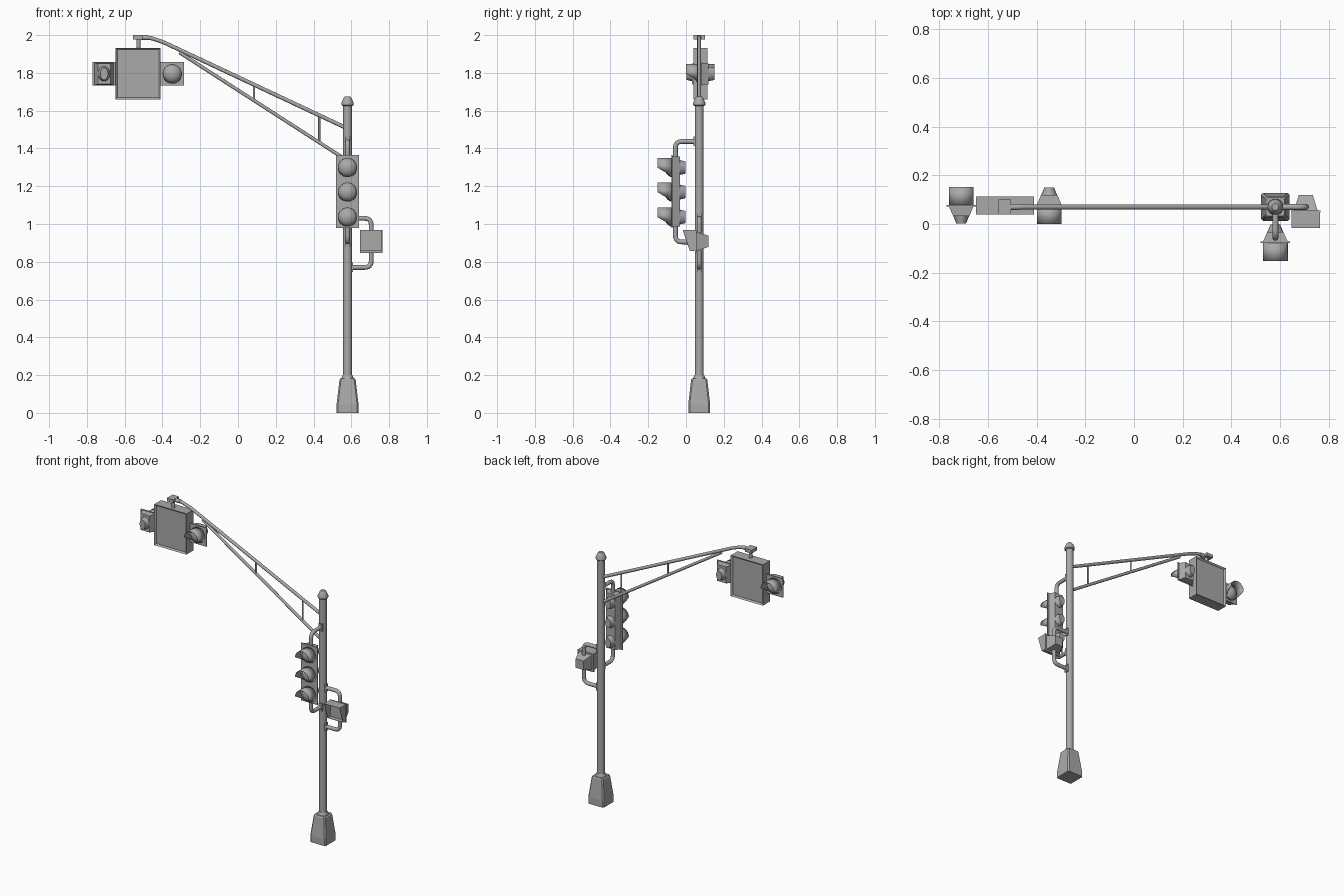
import bpy, bmesh
from math import sin, cos, pi
from mathutils import Vector, Matrix

if "Cube" in bpy.data.objects:
    bpy.data.objects.remove(bpy.data.objects["Cube"])

PX, PY = 0.58, 0.07          # pole axis
GREY = bpy.data.materials.new("dark_grey_metal")
GREY.diffuse_color = (0.4, 0.4, 0.4, 1)
GREY.use_nodes = True
GREY.node_tree.nodes["Principled BSDF"].inputs["Base Color"].default_value = GREY.diffuse_color


def finish(name, verts, faces, mat=None, smooth=True):
    me = bpy.data.meshes.new(name)
    me.from_pydata([tuple(v) for v in verts], [], faces)
    me.materials.append(GREY)
    bm = bmesh.new()
    bm.from_mesh(me)
    bmesh.ops.recalc_face_normals(bm, faces=bm.faces[:])
    bm.to_mesh(me)
    bm.free()
    if mat:
        me.transform(mat)
    ob = bpy.data.objects.new(name, me)
    bpy.context.collection.objects.link(ob)
    if smooth:
        bpy.ops.object.select_all(action='DESELECT')
        ob.select_set(True)
        bpy.context.view_layer.objects.active = ob
        bpy.ops.object.shade_smooth_by_angle(angle=0.6)
    return ob


def loft(name, rings, mat=None, smooth=True, caps=(True, True)):
    n = len(rings[0])
    verts = [p for r in rings for p in r]
    faces = [(i * n + j, i * n + (j + 1) % n, (i + 1) * n + (j + 1) % n, (i + 1) * n + j)
             for i in range(len(rings) - 1) for j in range(n)]
    if caps[0]:
        faces.append(tuple(range(n)))
    if caps[1]:
        faces.append(tuple(range(len(verts) - n, len(verts))))
    return finish(name, verts, faces, mat, smooth)


def ring_z(r, z, n=20):
    return [(r * cos(2 * pi * i / n), r * sin(2 * pi * i / n), z) for i in range(n)]


def ring_y(rx, rz, y, n=24):
    return [(rx * cos(2 * pi * i / n), y, rz * sin(2 * pi * i / n)) for i in range(n)]


def rect_y(hx, hz, y, cz=0):
    return [(-hx, y, cz - hz), (hx, y, cz - hz), (hx, y, cz + hz), (-hx, y, cz + hz)]


def square_z(h, z, c=0.008):
    k = h - c
    return [(h, -k, z), (h, k, z), (k, h, z), (-k, h, z), (-h, k, z), (-h, -k, z), (-k, -h, z), (k, -h, z)]


def rounded(pts, r):
    pts = [Vector(p) for p in pts]
    out = [pts[0]]
    for a, b, c in zip(pts, pts[1:], pts[2:]):
        p, q = b + (a - b).normalized() * r, b + (c - b).normalized() * r
        out += [p * (1 - t) ** 2 + b * 2 * t * (1 - t) + q * t * t for t in [i / 6 for i in range(7)]]
    return out + [pts[-1]]


def tube(name, pts, r, bend=0):
    pts = rounded(pts, bend) if bend else [Vector(p) for p in pts]
    side = (pts[1] - pts[0]).normalized()
    # every path is planar: one axis is the plane normal
    nrm = side.cross(pts[-1] - pts[0])
    if nrm.length < 1e-5:
        nrm = side.orthogonal()
    nrm.normalize()
    rings = []
    for i, p in enumerate(pts):
        t = (pts[min(i + 1, len(pts) - 1)] - pts[max(i - 1, 0)]).normalized()
        b = t.cross(nrm)
        rings.append([p + nrm * r * cos(2 * pi * k / 12) + b * r * sin(2 * pi * k / 12) for k in range(12)])
    return loft(name, rings)


def box(name, x0, x1, y0, y1, z0, z1):
    return loft(name, [[(x0, y0, z), (x1, y0, z), (x1, y1, z), (x0, y1, z)] for z in (z0, z1)], smooth=False)


def visor(name, mat, r=0.051, depth=0.075, n=32):
    # tube whose lower side is cut away on a slope
    verts = []
    for i in range(n):
        a = 2 * pi * i / n
        s = sin(a)
        d = depth if s > 0 else max(0.008, depth * (1 + 1.15 * s))
        verts += [(r * cos(a), 0, r * s), (r * cos(a), -d, r * s)]
    faces = [(2 * i, 2 * i + 1, (2 * i + 3) % (2 * n), (2 * i + 2) % (2 * n)) for i in range(n)]
    ob = finish(name, verts, faces, mat)
    ob.modifiers.new("thickness", 'SOLIDIFY').thickness = 0.003


def signal(name, x, y, z, lamps, half_h, flip=False):
    mat = Matrix.Translation((x, y, z)) @ Matrix.Rotation(pi if flip else 0, 4, 'Z')
    loft(name + "_face_plate", [rect_y(0.061, half_h, 0), rect_y(0.061, half_h, 0.006)], mat, False)
    loft(name + "_housing", [rect_y(0.05, half_h - 0.004, 0.006), rect_y(0.033, half_h - 0.008, 0.045)], mat, False)
    for i, cz in enumerate(lamps):
        m = mat @ Matrix.Translation((0, 0, cz))
        visor(f"{name}_visor_{i}", m)
        dome = [ring_y(0.049 * cos(a), 0.049 * cos(a), -0.036 * sin(a)) for a in (0, 0.3, 0.6, 0.9, 1.2, 1.5)]
        loft(f"{name}_lens_{i}", dome, m)
        loft(f"{name}_reflector_{i}", [ring_y(0.049, 0.049, 0.004), ring_y(0.02, 0.032, 0.075)], m)


# pole, base and cap
at_pole = Matrix.Translation((PX, PY, 0))
loft("pole", [ring_z(0.0235, 0.15), ring_z(0.0235, 1.64)], at_pole)
loft("base", [square_z(h, z) for h, z in ((0.058, 0), (0.058, 0.045), (0.043, 0.175), (0.038, 0.182))], at_pole, False)
loft("base_collar", [ring_z(0.034, 0.18), ring_z(0.026, 0.2)], at_pole)
loft("pole_cap", [ring_z(r, z) for r, z in ((0.026, 1.625), (0.032, 1.63), (0.032, 1.642), (0.022, 1.665), (0.014, 1.675))], at_pole)

# truss arm
tube("arm_upper", [(PX, PY, 1.505), (-0.40, PY, 1.965), (-0.47, PY, 1.988), (-0.54, PY, 1.988)], 0.0105, 0.03)
tube("arm_lower", [(PX, PY, 1.335), (-0.31, PY, 1.908)], 0.0095)
for i, (x, z0, z1) in enumerate(((0.085, 1.655, 1.737), (0.43, 1.435, 1.575))):
    tube(f"arm_strut_{i}", [(x, PY, z0), (x, PY, z1)], 0.006)
box("arm_end_clamp", -0.555, -0.505, PY - 0.03, PY + 0.03, 1.978, 2.0)
tube("arm_sleeve", [(-0.51, PY, 1.987), (-0.475, PY, 1.987)], 0.013)
tube("sign_hanger", [(-0.527, PY, 1.985), (-0.527, PY, 1.93)], 0.011)

# hanging sign box with recessed panels on both sides
sign = box("sign_box", -0.648, -0.41, 0.04, 0.113, 1.66, 1.933)
bm = bmesh.new()
bm.from_mesh(sign.data)
for sgn in (-1, 1):
    f = [f for f in bm.faces if f.normal.y * sgn > 0.9]
    bmesh.ops.inset_region(bm, faces=f, thickness=0.013)
    bmesh.ops.translate(bm, verts=f[0].verts[:], vec=(0, -sgn * 0.01, 0))
bm.to_mesh(sign.data)
bm.free()

# signals
signal("right_lamp", -0.348, 0.075, 1.795, [0], 0.063)
signal("left_lamp", -0.709, 0.077, 1.795, [0], 0.063, True)
signal("main_signal", PX, -0.077, 1.172, [0.127, -0.003, -0.135], 0.192)

# brackets of the main signal
for nm, zp, zs in (("upper", 1.437, 1.35), ("lower", 0.905, 0.99)):
    tube(f"main_bracket_{nm}", [(PX, PY - 0.01, zp), (PX, -0.056, zp), (PX, -0.056, zs)], 0.0125, 0.035)
    box(f"main_flange_{nm}", PX - 0.012, PX + 0.012, PY - 0.03, PY - 0.01, zp - 0.025, zp + 0.025)

# walk signal on the pole side
WX, WZ = 0.705, 0.908
for nm, zp, zs in (("upper", 1.03, 0.955), ("lower", 0.77, 0.86)):
    tube(f"walk_bracket_{nm}", [(PX + 0.01, PY, zp), (WX, PY, zp), (WX, PY, zs)], 0.0125, 0.035)
    box(f"walk_flange_{nm}", PX + 0.01, PX + 0.03, PY - 0.012, PY + 0.012, zp - 0.025, zp + 0.025)
walk = Matrix.Translation((WX, 0, WZ))
loft("walk_face_plate", [rect_y(0.06, 0.061, 0.048), rect_y(0.06, 0.061, 0.056)], walk, False)
loft("walk_housing", [rect_y(0.048, 0.05, 0.056), rect_y(0.029, 0.03, 0.118)], walk, False)
hood = [(-0.058, 0.02, -0.05), (0.058, 0.02, -0.05), (0.058, -0.016, 0.06), (-0.058, -0.016, 0.06)]
h = loft("walk_hood", [hood, rect_y(0.058, 0.055, 0.048, 0.005)], walk, False, (False, False))
h.modifiers.new("thickness", 'SOLIDIFY').thickness = 0.003
